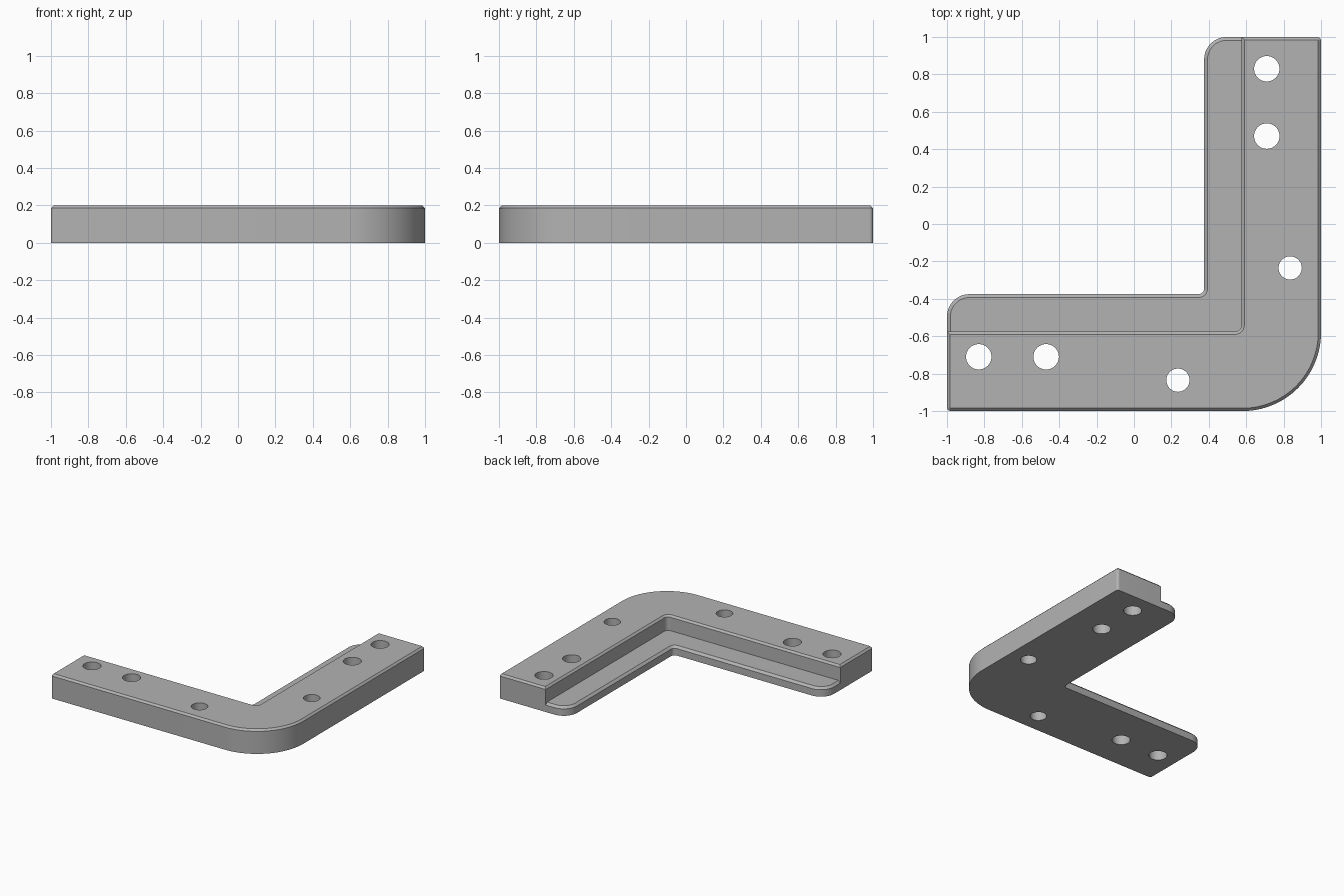
import bpy, bmesh, math
from mathutils import Vector

if "Cube" in bpy.data.objects:
    bpy.data.objects.remove(bpy.data.objects["Cube"])

grey = bpy.data.materials.new("grey")
grey.diffuse_color = (0.45, 0.45, 0.45, 1)
grey.use_nodes = True
grey.node_tree.nodes["Principled BSDF"].inputs["Base Color"].default_value = grey.diffuse_color


def outline(corners, inset):
    """Counter-clockwise right-angled outline with rounded corners, moved inwards."""
    pts = []
    n = len(corners)
    for i, (x, y, r) in enumerate(corners):
        p = Vector((x, y))
        d1 = (p - Vector(corners[i - 1][:2])).normalized()
        d2 = (Vector(corners[(i + 1) % n][:2]) - p).normalized()
        n1, n2 = Vector((-d1.y, d1.x)), Vector((-d2.y, d2.x))
        if r == 0:
            pts.append(p + inset * (n1 + n2))
            continue
        side = -1 if d1.cross(d2) > 0 else 1      # convex or concave corner
        centre = p - side * r * (n1 + n2)
        steps = 32 if r > 0.3 else 10
        for k in range(steps + 1):
            t = math.pi / 2 * k / steps
            pts.append(centre + side * (r + side * inset) * (n1 * math.cos(t) + n2 * math.sin(t)))
    return pts


def chamfered_slab(name, corners, height, chamfer):
    bm = bmesh.new()
    rings = [[bm.verts.new((p.x, p.y, z)) for p in outline(corners, c)]
             for z, c in ((0, 0), (height - chamfer, 0), (height, chamfer))]
    for low, high in zip(rings, rings[1:]):
        for i in range(len(low)):
            j = (i + 1) % len(low)
            bm.faces.new((low[i], low[j], high[j], high[i]))
    bm.faces.new(rings[0][::-1])
    bm.faces.new(rings[-1])
    return finish(name, bm)


def finish(name, bm):
    me = bpy.data.meshes.new(name)
    bm.to_mesh(me)
    bm.free()
    me.materials.append(grey)
    ob = bpy.data.objects.new(name, me)
    bpy.context.collection.objects.link(ob)
    return ob


def combine(target, tool, operation):
    mod = target.modifiers.new(operation.lower(), 'BOOLEAN')
    mod.operation, mod.object, mod.solver = operation, tool, 'EXACT'
    bpy.context.view_layer.objects.active = target
    bpy.ops.object.modifier_apply(modifier=mod.name)
    bpy.data.objects.remove(tool)


# Tall L-shaped body with the large rounded outer corner
bracket = chamfered_slab("corner_bracket", [
    (-1, -1, 0.02), (1, -1, 0.42), (1, 1, 0.02),
    (0.575, 1, 0), (0.575, -0.575, 0.035), (-1, -0.575, 0)], 0.2, 0.015)

# Low ledge along the inside of the L, overlapping into the body
ledge = chamfered_slab("ledge", [
    (-1, -0.375, 0.12), (-1, -0.62, 0), (0.62, -0.62, 0),
    (0.62, 1, 0), (0.375, 1, 0.12), (0.375, -0.375, 0.03)], 0.075, 0.018)
combine(bracket, ledge, 'UNION')

# Screw holes, mirrored across the diagonal of the L
bm = bmesh.new()
for x, y, r in ((0.71, 0.83, 0.068), (0.71, 0.47, 0.068), (0.835, -0.235, 0.062)):
    for cx, cy in ((x, y), (-y, -x)):
        made = bmesh.ops.create_cone(bm, cap_ends=True, segments=48,
                                     radius1=r, radius2=r, depth=0.6)
        bmesh.ops.translate(bm, verts=made["verts"], vec=(cx, cy, 0.1))
holes = finish("hole_cutter", bm)
holes.hide_render = True
combine(bracket, holes, 'DIFFERENCE')

# Smooth the rounded walls, keep the chamfer edges crisp
bpy.ops.object.select_all(action='DESELECT')
bracket.select_set(True)
bpy.context.view_layer.objects.active = bracket
bpy.ops.object.shade_smooth_by_angle(angle=math.radians(30))
